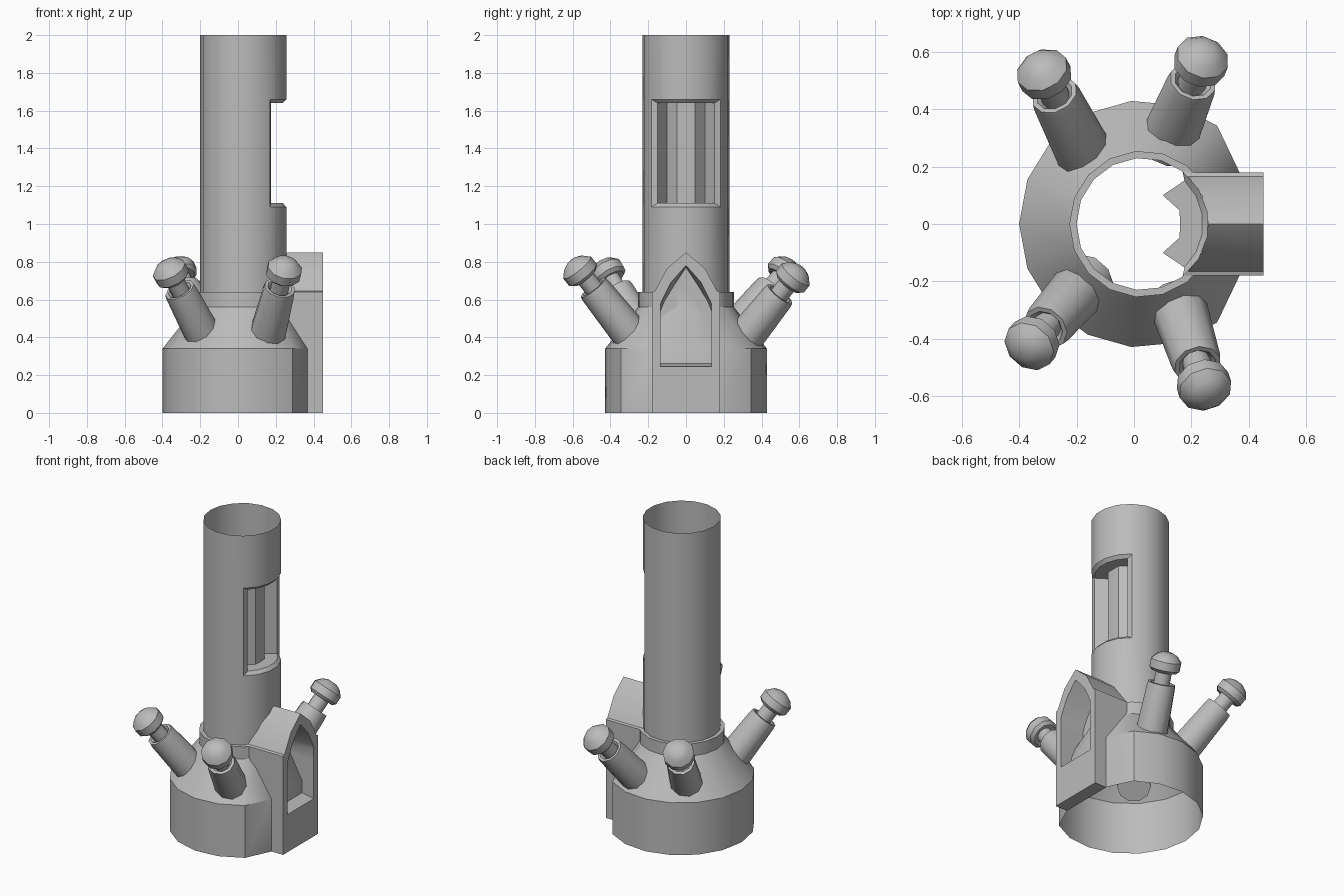
import bpy, bmesh, math
from mathutils import Vector

if "Cube" in bpy.data.objects:
    bpy.data.objects.remove(bpy.data.objects["Cube"])

stone = bpy.data.materials.new("stone grey")
stone.diffuse_color = (0.5, 0.5, 0.5, 1)
stone.use_nodes = True
stone.node_tree.nodes["Principled BSDF"].inputs["Base Color"].default_value = stone.diffuse_color
CX = 0.03                      # axis of the tower
SEG = 17
STEP = 2 * math.pi / SEG


def finish(name, bm, angle=32):
    bmesh.ops.recalc_face_normals(bm, faces=bm.faces)
    me = bpy.data.meshes.new(name)
    bm.to_mesh(me)
    bm.free()
    me.materials.append(stone)
    ob = bpy.data.objects.new(name, me)
    bpy.context.collection.objects.link(ob)
    bpy.ops.object.select_all(action='DESELECT')
    ob.select_set(True)
    bpy.context.view_layer.objects.active = ob
    bpy.ops.object.shade_smooth_by_angle(angle=math.radians(angle))
    return ob


def bridge(bm, a, b, closed=True, skip=()):
    n = len(a)
    for i in range(n if closed else n - 1):
        if i not in skip:
            j = (i + 1) % n
            bm.faces.new((a[i], a[j], b[j], b[i]))


# Tower: open shell of base, cone, collar and tube, with a recessed window
bm = bmesh.new()
angles = [(i - 2.5) * STEP for i in range(SEG)]   # first five facets face +x
rings = []
for r, z in [(.43, 0), (.43, .34), (.255, .56), (.255, .64), (.23, .64),
             (.23, 1.09), (.23, 1.66), (.23, 2)]:
    ring = []
    for i, a in enumerate(angles):
        x, y = r * math.cos(a), r * math.sin(a)
        if r > .4 and 1 <= i <= 4:                # flat side behind the porch
            x, y = .337, (i - 2.5) * .12
        ring.append(bm.verts.new((CX + x, y, z)))
    rings.append(ring)
for k in range(len(rings) - 1):
    bridge(bm, rings[k], rings[k + 1], skip=range(5) if k == 5 else ())
outer = rings[5][:6] + rings[6][:6][::-1]
lip = [(.21 * math.cos(a * .87), .21 * math.sin(a * .87)) for a in angles[:6]]
niche = [(.07, -.10), (.128, -.048), (.13, -.016), (.13, .016), (.128, .048), (.07, .10)]


def window_loop(pts):
    low = [bm.verts.new((CX + x, y, 1.11)) for x, y in pts]
    top = [bm.verts.new((CX + x, y, 1.64)) for x, y in pts]
    return low + top[::-1]


lip_loop, niche_loop = window_loop(lip), window_loop(niche)
bridge(bm, outer, lip_loop)
bridge(bm, lip_loop, niche_loop)
bridge(bm, niche_loop[:6], niche_loop[6:][::-1], closed=False)
finish("tower", bm)

# Porch: pointed gable with a recessed arched doorway
bm = bmesh.new()
FRONT = .45


def gable(half, xs):
    pts = [(xs[i], y, z) for i, (y, z) in enumerate(half)]
    pts += [(x, -y, z) for x, y, z in pts[-2::-1]]
    return [bm.verts.new(p) for p in pts]


wall = [(.18, 0), (.18, .34), (.18, .56), (.18, .64), (.165, .645), (.10, .765), (0, .85)]
door = [(.135, .245), (.135, .34), (.135, .5), (.135, .575), (.125, .60), (.08, .69), (0, .78)]
inner = [(.135, .28), (.135, .34), (.135, .5), (.135, .54), (.115, .59), (.06, .68), (0, .77)]
back_x = [.365, .365, .21] + [CX + math.sqrt(.229 ** 2 - y * y) for y, z in wall[3:]]
w_back, w_front = gable(wall, back_x), gable(wall, [FRONT] * 7)
d_front, d_back = gable(door, [FRONT] * 7), gable(inner, [.28] * 7)
bridge(bm, w_back, w_front)
bridge(bm, w_front, d_front)
bridge(bm, d_front, d_back)
bm.faces.new(d_back)
finish("porch", bm, 25)

# Turrets: tilted tapering posts with a neck and a domed cap
# (distance along the axis from the cap centre, radius)
profile = [(-.48, .10), (-.145, .087), (-.12, .083), (-.12, .066), (-.14, .05), (-.045, .05),
           (-.05, .075), (-.032, .094), (.018, .094), (.05, .064), (.066, .03)]
turrets = {
    "front_right_turret": ((.245, -.565, .755), (.26, -.80, 1)),
    "front_left_turret": ((-.358, -.418, .745), (-.175, -.20, .335)),
    "back_left_turret": ((-.315, .525, .75), (-.135, .265, .31)),
    "back_right_turret": ((.235, .57, .72), (.33, .80, 1)),
}
N = 10
for name, (cap, axis) in turrets.items():
    bm = bmesh.new()
    rot = Vector(axis).to_track_quat('Z', 'Y')
    loops = [[bm.verts.new(Vector(cap) + rot @ Vector((r * math.cos(i * math.tau / N),
                                                       r * math.sin(i * math.tau / N), t)))
              for i in range(N)] for t, r in profile]
    for a, b in zip(loops, loops[1:]):
        bridge(bm, a, b)
    bm.faces.new(loops[0])
    bm.faces.new(loops[-1])
    finish(name, bm, 40)
